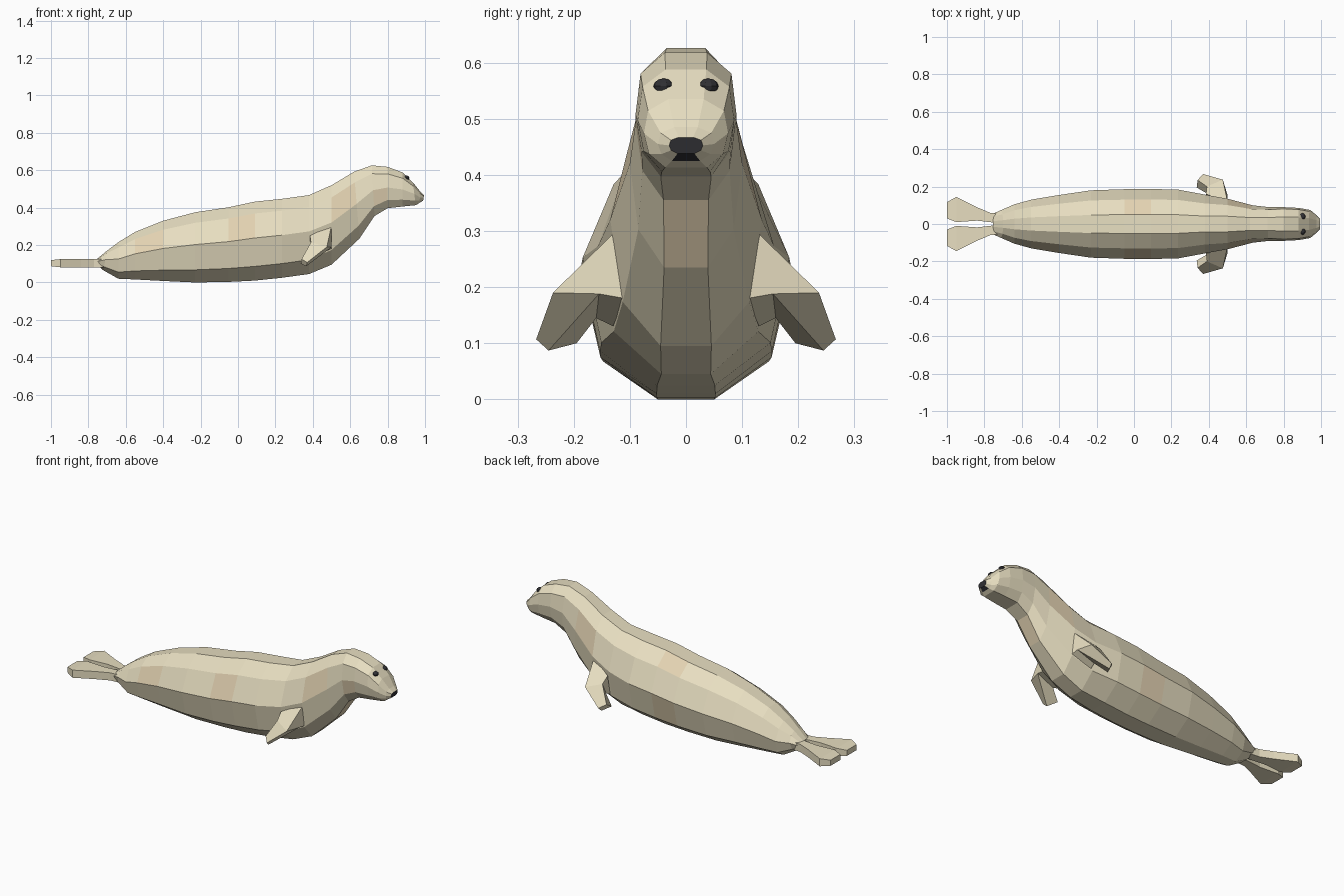
import bpy, bmesh

if "Cube" in bpy.data.objects:
    bpy.data.objects.remove(bpy.data.objects["Cube"])


def material(name, rgb):
    m = bpy.data.materials.new(name)
    m.diffuse_color = (*rgb, 1)
    m.use_nodes = True
    m.node_tree.nodes["Principled BSDF"].inputs["Base Color"].default_value = m.diffuse_color
    return m


fur = material("fur", (0.80, 0.73, 0.53))
patch = material("tan_patch", (0.76, 0.64, 0.44))
dark = material("dark", (0.03, 0.03, 0.035))


def loft(name, rings, mats):
    """Skin closed rings of equal point count, capping both ends."""
    bm = bmesh.new()
    loops = [[bm.verts.new(p) for p in r] for r in rings]
    for a, b in zip(loops, loops[1:]):
        n = len(a)
        for i in range(n):
            bm.faces.new((a[i], a[(i + 1) % n], b[(i + 1) % n], b[i]))
    bm.faces.new(loops[0])
    bm.faces.new(loops[-1])
    bmesh.ops.recalc_face_normals(bm, faces=bm.faces)
    me = bpy.data.meshes.new(name)
    bm.to_mesh(me)
    bm.free()
    for m in mats:
        me.materials.append(m)
    ob = bpy.data.objects.new(name, me)
    bpy.context.collection.objects.link(ob)
    return ob


def both_sides(name, rings, mat):
    for side, s in (("left", 1), ("right", -1)):
        loft(f"{side}_{name}", [[(x, s * y, z) for x, y, z in r] for r in rings], [mat])


# Body: stations of top x, top z, bottom x, bottom z, half width
stations = [
    (-.755, .125, -.755, .095, .055), (-.70, .17, -.72, .065, .075),
    (-.64, .215, -.64, .02, .105), (-.55, .27, -.55, .016, .13),
    (-.40, .33, -.40, .008, .155), (-.23, .375, -.23, .0, .18),
    (-.05, .402, -.05, .003, .186), (.09, .432, .09, .01, .187),
    (.235, .447, .235, .025, .184), (.38, .467, .38, .045, .157),
    (.50, .52, .50, .095, .135), (.62, .592, .65, .235, .1),
    (.715, .626, .73, .355, .09), (.80, .618, .80, .397, .09),
    (.88, .588, .88, .406, .086), (.935, .535, .95, .413, .075),
    (.975, .485, .97, .425, .05), (.995, .467, .99, .438, .03)]
body_shape = [(0, .28), (.18, .82), (.54, 1), (.85, .7), (1, .27)]
head_shape = [(0, .5), (.2, .88), (.5, 1), (.83, .9), (1, .42)]
rings = []
for i, (tx, tz, bx, bz, w) in enumerate(stations):
    k = min(max((i - 9) / 4, 0), 1)
    half = []
    for (t0, w0), (t1, w1) in zip(body_shape, head_shape):
        t, f = t0 + (t1 - t0) * k, w0 + (w1 - w0) * k
        half.append((bx + (tx - bx) * t, w * f, bz + (tz - bz) * t))
    rings.append(half + [(x, -y, z) for x, y, z in reversed(half)])
body = loft("body", rings, [fur, patch, dark])

# Tan patches on a few faces, dark nose tip
for band, strip in [(3, 6), (6, 3), (6, 6), (10, 2), (10, 6), (11, 9), (12, 7), (6, 1)]:
    body.data.polygons[band * 10 + strip].material_index = 1
body.data.polygons[-1].material_index = 2
for strip in (0, 1, 7, 8, 9):
    if strip == 9:
        body.data.polygons[16 * 10 + strip].material_index = 2

# Front flippers
both_sides("front_flipper", [
    [(.50, .12, .305), (.50, .11, .18), (.39, .13, .13), (.385, .16, .25)],
    [(.475, .237, .19), (.50, .155, .188), (.395, .16, .145), (.39, .20, .215)],
    [(.37, .267, .107), (.365, .245, .087), (.335, .195, .10), (.34, .235, .125)]], fur)

# Hind flippers: x, inner y, outer y, half thickness
both_sides("hind_flipper", [
    [(x, a, .103 - h), (x, b, .103 - h), (x, b, .103 + h), (x, a, .103 + h)]
    for x, a, b, h in [(-.72, .005, .055, .022), (-.77, .01, .06, .022),
                       (-.84, .018, .09, .022), (-.95, .01, .145, .022),
                       (-1, .03, .117, .016)]], fur)

# Eyes
for side, s in (("left", 1), ("right", -1)):
    bpy.ops.mesh.primitive_uv_sphere_add(segments=10, ring_count=6, radius=1,
                                         location=(.9, s * .04, .558))
    eye = bpy.context.object
    eye.name = f"{side}_eye"
    eye.scale = (.017, .018, .014)
    eye.data.materials.append(dark)
